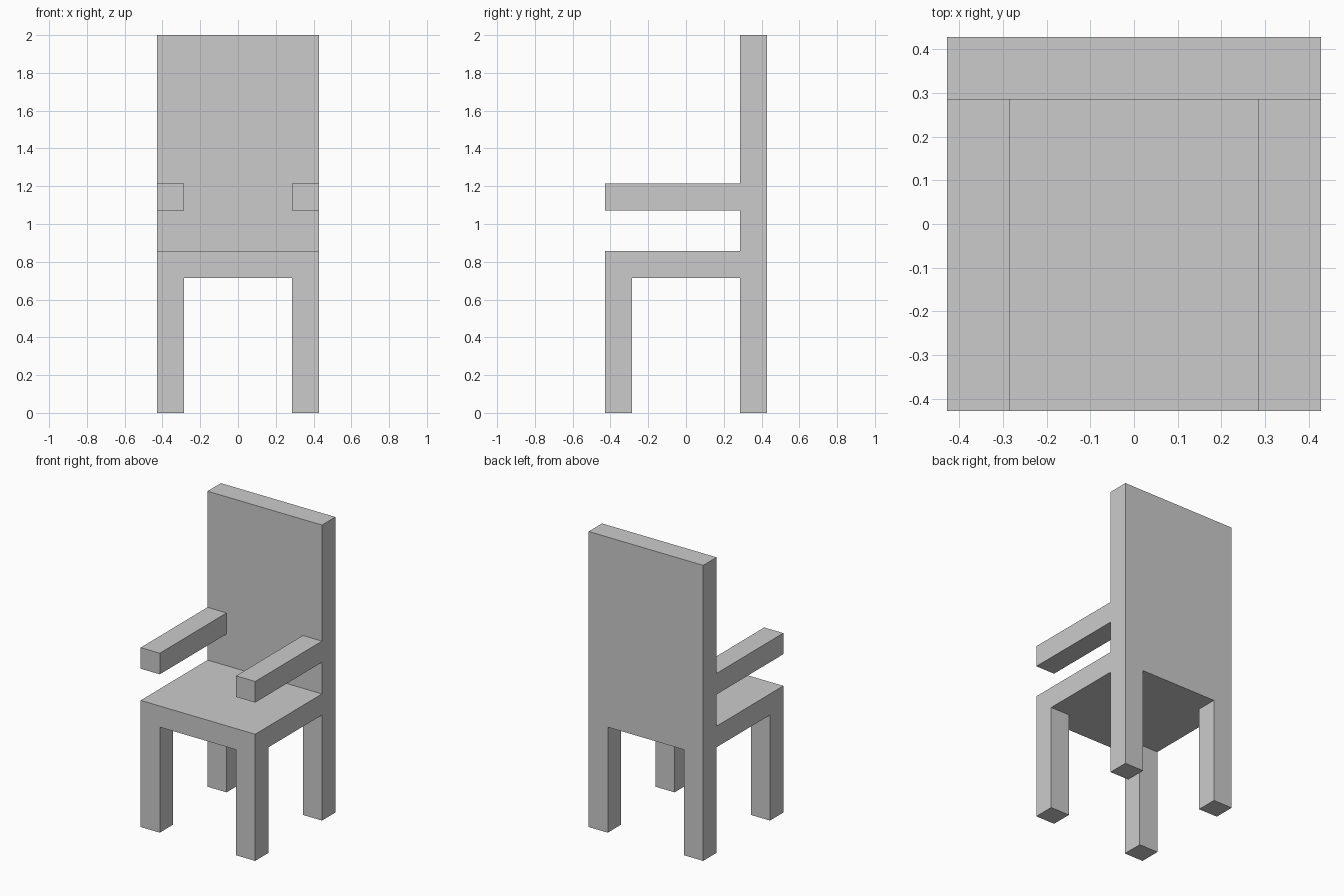
import bpy
import bmesh
from mathutils import Matrix, Vector

if "Cube" in bpy.data.objects:
    bpy.data.objects.remove(bpy.data.objects["Cube"])

U = 1 / 7      # thickness of every board and post
H = 3 * U      # half width and half depth of the chair


def box(name, lo, hi):
    lo, hi = Vector(lo), Vector(hi)
    bm = bmesh.new()
    bmesh.ops.create_cube(bm, size=1, matrix=Matrix.Translation((lo + hi) / 2)
                          @ Matrix.Diagonal((*(hi - lo), 1)))
    mesh = bpy.data.meshes.new(name)
    bm.to_mesh(mesh)
    bm.free()
    obj = bpy.data.objects.new(name, mesh)
    bpy.context.collection.objects.link(obj)
    return obj


# Seat slab and tall backrest
box("seat", (-H, -H, 5 * U), (H, H, 6 * U))
box("backrest", (-H, H - U, 6 * U), (H, H, 2))

# Legs and armrests on the right side, mirrored to the left
pairs = [
    box("front_legs", (H - U, -H, 0), (H, -H + U, 5 * U)),
    box("back_legs", (H - U, H - U, 0), (H, H, 5 * U)),
    box("armrests", (H - U, -H, 7.5 * U), (H, H - U, 8.5 * U)),
]
for obj in pairs:
    obj.modifiers.new("Mirror", 'MIRROR').use_axis[0] = True
